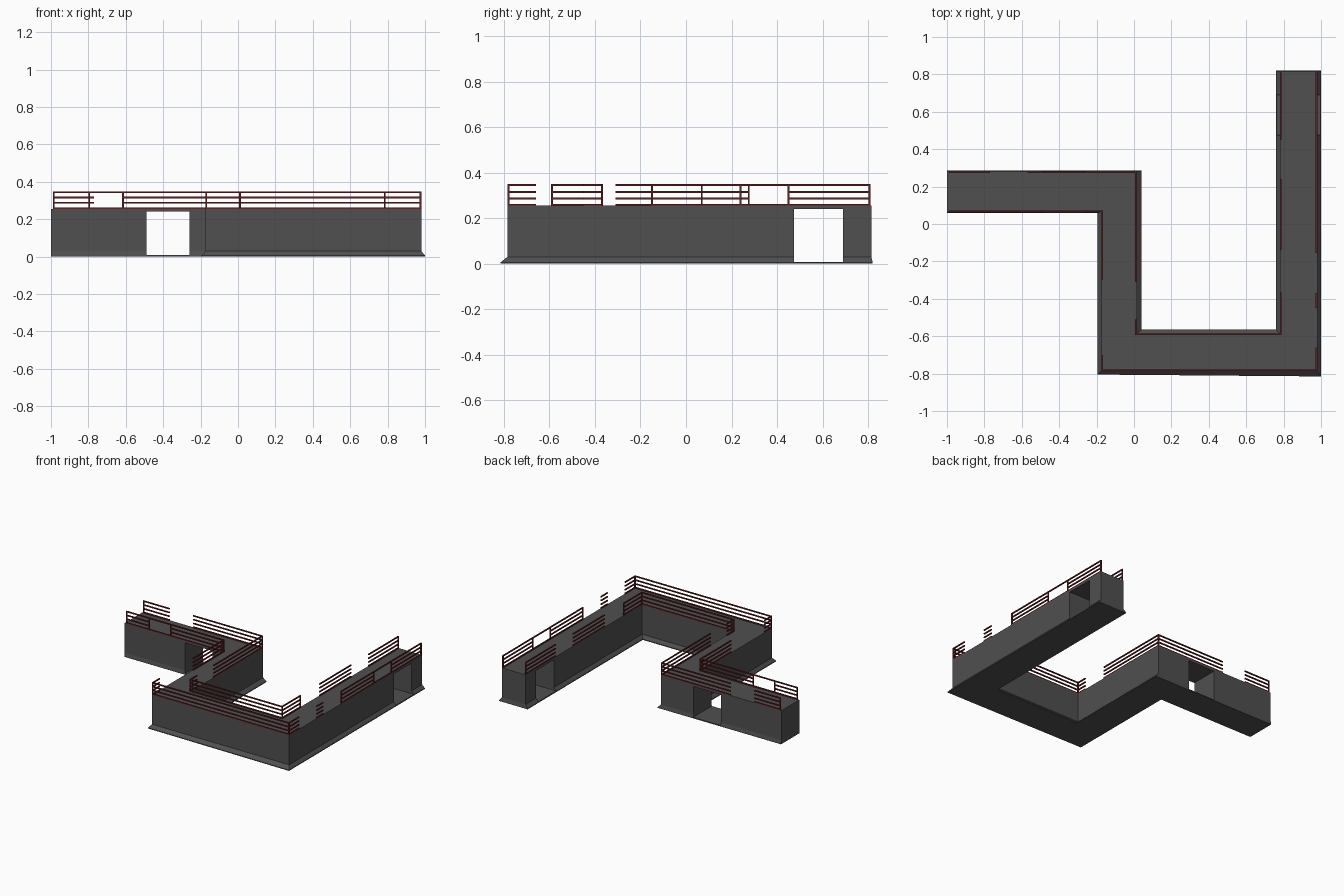
import bpy, bmesh
from mathutils import Vector

cube = bpy.data.objects.get("Cube")
if cube:
    bpy.data.objects.remove(cube)


def material(name, rgb):
    m = bpy.data.materials.new(name)
    m.use_nodes = True
    m.diffuse_color = (*rgb, 1)
    bsdf = next(n for n in m.node_tree.nodes if n.type == 'BSDF_PRINCIPLED')
    bsdf.inputs["Base Color"].default_value = (*rgb, 1)
    bsdf.inputs["Roughness"].default_value = 0.8
    return m


grey = material("dark grey concrete", (0.08, 0.08, 0.08))
red = material("dark red paint", (0.13, 0.015, 0.018))


def make_object(name, bm, mat):
    bmesh.ops.recalc_face_normals(bm, faces=bm.faces)
    mesh = bpy.data.meshes.new(name)
    bm.to_mesh(mesh)
    bm.free()
    mesh.materials.append(mat)
    ob = bpy.data.objects.new(name, mesh)
    bpy.context.scene.collection.objects.link(ob)
    return ob


def add_box(bm, lo, hi):
    lo, hi = Vector(lo), Vector(hi)
    verts = bmesh.ops.create_cube(bm, size=1)["verts"]
    for v in verts:
        v.co = (lo + hi) / 2 + v.co * (hi - lo)


# Zigzag wall: one plan outline lofted from a flared foot to the walkway
X0, X1, X2, X3 = -0.175, 0.015, 0.78, 0.98
Y0, Y1, Y2, Y3, END = -0.785, -0.585, 0.065, 0.28, 0.815
plan = [(-1, Y2), (X0, Y2), (X0, Y0), (X3, Y0), (X3, END),
        (X2, END), (X2, Y1), (X1, Y1), (X1, Y3), (-1, Y3)]
foot = [(-1, 0.06), (-0.195, 0.06), (-0.195, -0.805), (1, -0.815), (1, 0.82),
        (0.76, 0.82), (0.76, -0.565), (0.04, -0.565), (0.04, 0.285), (-1, 0.285)]
bm = bmesh.new()
rings = [[bm.verts.new((x, y, z)) for x, y in pts]
         for pts, z in ((foot, 0), (foot, 0.006), (plan, 0.03), (plan, 0.255))]
for low, high in zip(rings, rings[1:]):
    for i in range(len(plan)):
        j = (i + 1) % len(plan)
        bm.faces.new((low[i], low[j], high[j], high[i]))
bm.faces.new(rings[0][::-1])
bm.faces.new(rings[-1])
wall = make_object("wall", bm, grey)

# Passages through the two arms
for name, lo, hi in (("left_arm_passage", (-0.49, -0.1, 0.008), (-0.26, 0.4, 0.24)),
                     ("right_arm_passage", (0.6, 0.475, 0.008), (1.1, 0.69, 0.24))):
    bm = bmesh.new()
    add_box(bm, lo, hi)
    cutter = make_object(name, bm, grey)
    cutter.hide_render = True
    mod = wall.modifiers.new(name, 'BOOLEAN')
    mod.operation = 'DIFFERENCE'
    mod.solver = 'EXACT'
    mod.object = cutter
    bpy.context.view_layer.objects.active = wall
    bpy.ops.object.modifier_apply(modifier=name)
    bpy.data.objects.remove(cutter)

# Railings: level bars along one axis, with posts where listed
LEVELS = (0.259, 0.287, 0.316, 0.345)
R = 0.0042


def railing(name, axis, fixed, spans, posts=(), gate=None):
    bm = bmesh.new()

    def bar(a, b, z0, z1):
        lo, hi = (a, fixed - R), (b, fixed + R)
        if axis == 'y':
            lo, hi = lo[::-1], hi[::-1]
        add_box(bm, (*lo, z0), (*hi, z1))

    for a, b in spans:
        for z in LEVELS:
            bar(a, b, z - R, z + R)
    if gate:
        for z in (LEVELS[0], LEVELS[-1]):
            bar(*gate, z - R, z + R)
    for p in posts:
        bar(p - R, p + R, 0.25, LEVELS[-1] + R)
    make_object(name, bm, red)


xa, xb, xc, xd = X0 + R, X1 - R, X2 + R, X3 - R
ya, yb, yc, yd = Y0 + R, Y1 - R, Y2 + R, Y3 - R
tip = END - 0.008
railing("left_arm_front_railing", 'x', yc, [(-0.99, -0.795), (-0.615, xa)],
        (-0.986, -0.795, -0.615, xa), (-0.795, -0.615))
railing("left_arm_back_railing", 'x', yd, [(-0.99, -0.77), (-0.57, xb)], (-0.986, xb))
railing("link_outer_railing", 'y', xa, [(ya, -0.7), (-0.3, yc)], (ya,))
railing("link_inner_railing", 'y', xb, [(yb, -0.51), (-0.31, yd)], (yb,))
railing("front_outer_railing", 'x', ya, [(xa, xd)], (xd,))
railing("front_inner_railing", 'x', yb, [(xb, xc)], (xc,))
railing("right_arm_inner_railing", 'y', xc,
        [(yb, -0.37), (-0.14, 0.24), (0.45, tip)], (-0.37, tip))
railing("right_arm_outer_railing", 'y', xd,
        [(ya, -0.66), (-0.45, -0.37), (-0.15, 0.24), (0.45, tip)],
        (-0.15, 0.24, 0.45, tip), (0.24, 0.45))
